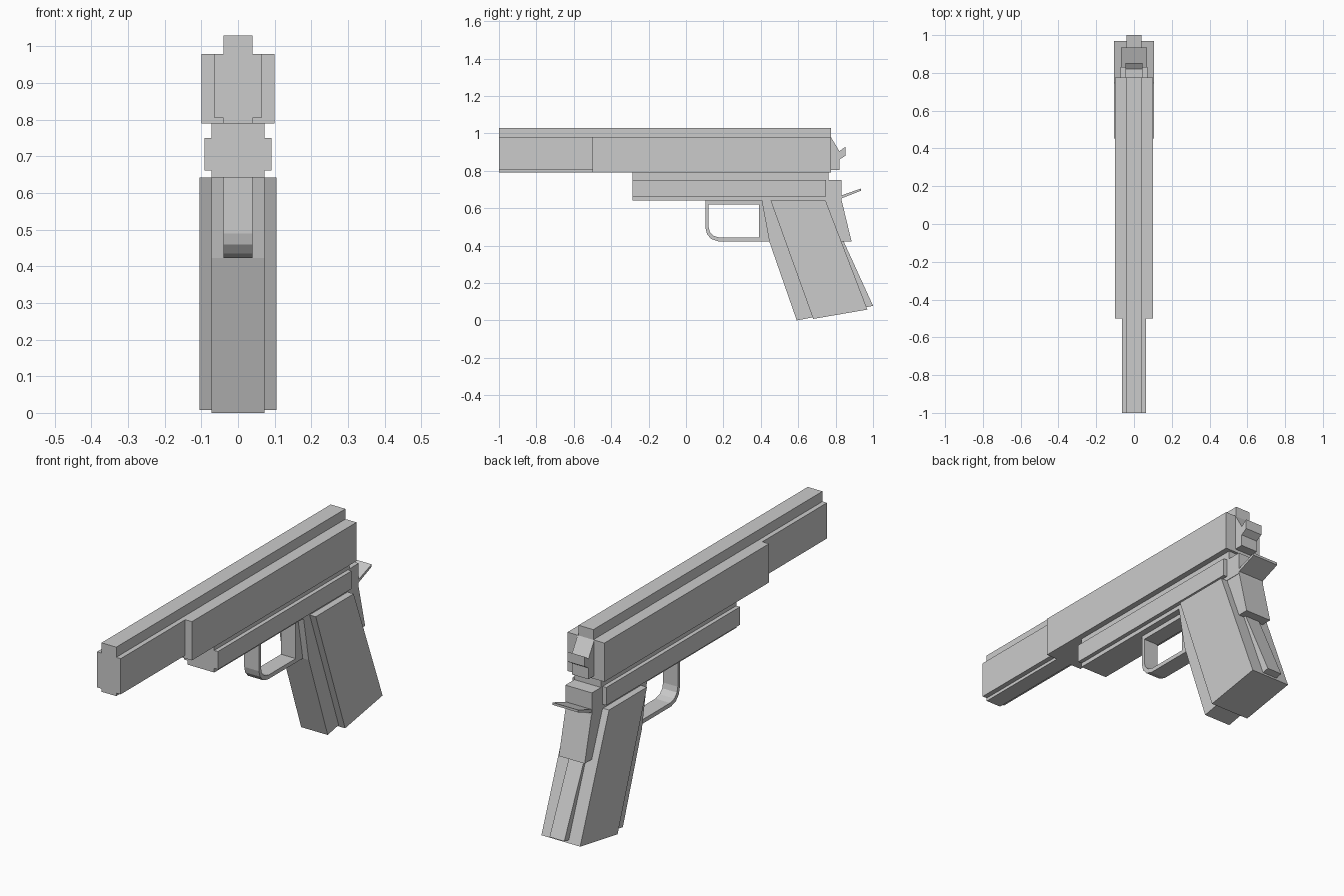
import bpy, bmesh

if "Cube" in bpy.data.objects:
    bpy.data.objects.remove(bpy.data.objects["Cube"])


def extrude(name, profile, axis, lo, hi):
    """Extrude a 2D profile: axis 'x' uses (y, z) points, axis 'y' uses (x, z) points."""
    bm = bmesh.new()
    place = (lambda a, b: (lo, a, b)) if axis == 'x' else (lambda a, b: (a, lo, b))
    face = bm.faces.new([bm.verts.new(place(a, b)) for a, b in profile])
    out = bmesh.ops.extrude_face_region(bm, geom=[face])
    verts = [g for g in out['geom'] if isinstance(g, bmesh.types.BMVert)]
    d = hi - lo
    bmesh.ops.translate(bm, verts=verts, vec=(d, 0, 0) if axis == 'x' else (0, d, 0))
    bmesh.ops.recalc_face_normals(bm, faces=bm.faces)
    mesh = bpy.data.meshes.new(name)
    bm.to_mesh(mesh)
    bm.free()
    obj = bpy.data.objects.new(name, mesh)
    bpy.context.collection.objects.link(obj)
    return obj


def side(name, profile, half):
    return extrude(name, profile, 'x', -half, half)


def section(name, right_half, y0, y1):
    """Symmetric cross-section given by its right half, top to bottom."""
    left = [(-x, z) for x, z in reversed(right_half)]
    return extrude(name, right_half + left, 'y', y0, y1)


# Slide, with raised rib, and the narrower front section
section("slide", [(.04, 1.03), (.04, .98), (.1, .98), (.1, .79)], -.5, .775)
section("slide_front", [(.04, 1.03), (.04, .98), (.064, .98), (.064, .805),
                        (.04, .805), (.04, .79)], -1, -.5)

# Frame with side rails, and the rear block
section("frame", [(.072, .79), (.072, .75), (.092, .75), (.092, .662),
                  (.072, .662), (.072, .642)], -.287, .748)
side("rear_neck", [(.748, .79), (.762, .79), (.762, .75), (.748, .75)], .072)
side("rear_block", [(.748, .75), (.832, .75), (.832, .642), (.748, .642)], .072)

# Hammer and tang
side("hammer", [(.775, .98), (.82, .905), (.852, .928), (.852, .88),
                (.82, .86), (.82, .805), (.775, .805)], .045)
side("tang", [(.83, .652), (.935, .693), (.935, .705), (.83, .668)], .07)

# Trigger guard
side("trigger_guard", [(.105, .642), (.105, .49), (.113, .46), (.135, .435), (.172, .423),
                       (.46, .423), (.42, .642), (.39, .642), (.39, .443),
                       (.18, .443), (.147, .452), (.127, .474), (.121, .5), (.121, .642)], .04)
side("guard_top", [(.121, .642), (.39, .642), (.39, .62), (.121, .62)], .04)

# Grip core, side panels and back parts
side("grip_core", [(.405, .642), (.445, .423), (.592, 0), (.965, .071), (.746, .642)], .072)
side("grip_panels", [(.452, .642), (.746, .642), (.97, .058), (.68, .008)], .105)
side("grip_safety", [(.74, .642), (.832, .642), (.885, .423), (.80, .423)], .07)
side("backstrap", [(.80, .46), (.835, .44), (1, .078), (.95, .068)], .04)
